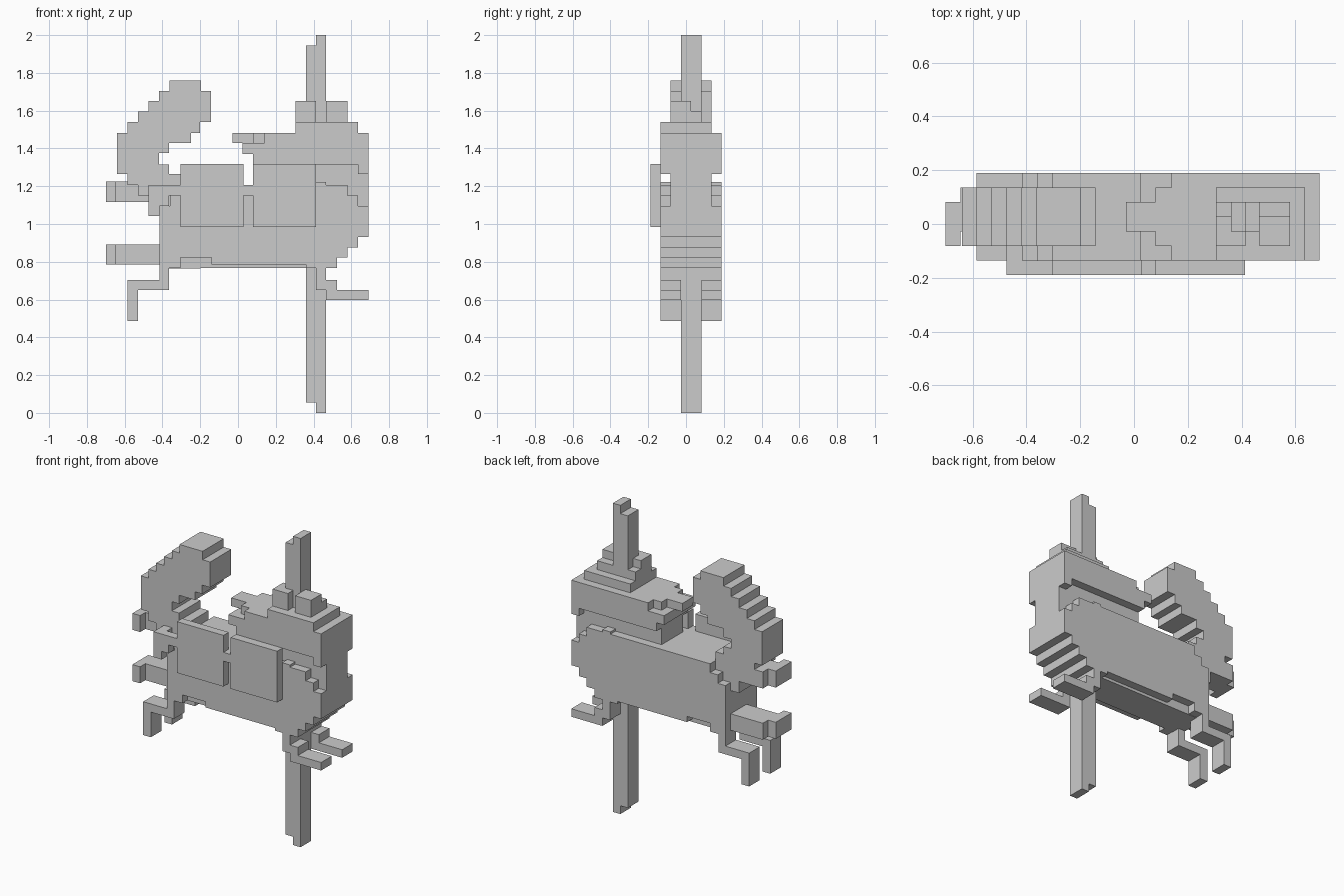
import bpy, bmesh

mat = bpy.data.materials.new("plain grey")
mat.diffuse_color = (0.6, 0.6, 0.6, 1)


def slab(name, profile, y0, y1):
    """Extrude an x/z outline between two depths."""
    bm = bmesh.new()
    face = bm.faces.new([bm.verts.new((x, y0, z)) for x, z in profile])
    ext = bmesh.ops.extrude_face_region(bm, geom=[face])
    moved = [v for v in ext["geom"] if isinstance(v, bmesh.types.BMVert)]
    bmesh.ops.translate(bm, verts=moved, vec=(0, y1 - y0, 0))
    bmesh.ops.recalc_face_normals(bm, faces=bm.faces)
    me = bpy.data.meshes.new(name)
    bm.to_mesh(me)
    bm.free()
    me.materials.append(mat)
    ob = bpy.data.objects.new(name, me)
    bpy.context.collection.objects.link(ob)
    return ob


def box(name, x0, x1, y0, y1, z0, z1):
    return slab(name, [(x0, z0), (x1, z0), (x1, z1), (x0, z1)], y0, y1)


# Depth steps shared by all parts
Y0, Y1, Y2, Y3, Y4, Y5, Y6, Y7 = [-0.189 + 0.054 * i for i in range(8)]

# Pole with a stepped top and bottom
slab("pole", [(0.36, 0.054), (0.414, 0.054), (0.414, 0), (0.467, 0),
              (0.467, 2), (0.414, 2), (0.414, 1.946), (0.36, 1.946)], Y3, Y5)

# Body: stepped chest and rump on each flank, plain core between them
chest = [(0.467, 0.765), (0.467, 0.765), (0.467, 0.765)]
under = [(0.467, 0.768), (0.523, 0.768), (0.523, 0.822), (0.58, 0.822),
         (0.58, 0.876), (0.635, 0.876), (0.635, 0.932), (0.69, 0.932)]
over = [(0.69, 1.095), (0.635, 1.095), (0.635, 1.15), (0.58, 1.15),
        (0.58, 1.207), (0.467, 1.207), (0.467, 1.222), (0.41, 1.222),
        (0.41, 1.207), (-0.305, 1.207), (-0.305, 1.15), (-0.36, 1.15),
        (-0.36, 1.095), (-0.415, 1.095)]
belly = [(-0.415, 0.768), (-0.305, 0.768), (-0.305, 0.822),
         (-0.14, 0.822), (-0.14, 0.785), (0.36, 0.785), (0.36, 0.768)]
for side, a, b in (("front", Y1, Y2), ("back", Y6, Y7)):
    slab(side + "_flank", belly + under + over, a, b)
slab("body_core", [(-0.415, 0.765)] + under + [
    (0.69, 1.45), (0.08, 1.45), (0.08, 1.207), (-0.415, 1.207)], Y2, Y6)

# Head with overhanging back edge
slab("head", [(0.08, 1.315), (0.635, 1.315), (0.635, 1.265), (0.69, 1.265),
              (0.69, 1.483), (0.14, 1.483), (0.14, 1.43), (0.025, 1.43),
              (0.025, 1.37), (0.08, 1.37)], Y1, Y7)
box("mane_tip", -0.03, 0.16, Y3, Y5, 1.43, 1.483)
box("mane_middle", 0.08, 0.16, Y2, Y6, 1.43, 1.483)
box("head_cap", 0.305, 0.635, Y1, Y6, 1.48, 1.54)

# Ears either side of the pole
for name, x0, x1 in (("rear_ear", 0.305, 0.414), ("fore_ear", 0.467, 0.58)):
    box(name, x0, x1, Y2, Y4, 1.54, 1.65)
    box(name + "_step", x0, x1, Y4, Y5, 1.54, 1.597)

# Curled tail
slab("tail", [
    (-0.305, 1.15), (-0.305, 1.265), (-0.365, 1.265), (-0.365, 1.315),
    (-0.418, 1.315), (-0.418, 1.375), (-0.365, 1.375), (-0.365, 1.43),
    (-0.25, 1.43), (-0.25, 1.483), (-0.2, 1.483), (-0.2, 1.54),
    (-0.143, 1.54), (-0.143, 1.705), (-0.197, 1.705), (-0.197, 1.76),
    (-0.363, 1.76), (-0.363, 1.705), (-0.418, 1.705), (-0.418, 1.652),
    (-0.474, 1.652), (-0.474, 1.595), (-0.53, 1.595), (-0.53, 1.54),
    (-0.585, 1.54), (-0.585, 1.483), (-0.64, 1.483), (-0.64, 1.265),
    (-0.585, 1.265), (-0.585, 1.207), (-0.53, 1.207), (-0.53, 1.15)], Y2, Y6)

# Strap round the rump, and along the front flank
box("strap_end", -0.474, -0.415, Y0, Y6, 1.042, 1.207)
slab("strap", [(-0.43, 1.042), (-0.415, 1.042), (-0.415, 1.095),
               (-0.365, 1.095), (-0.365, 1.15), (0.09, 1.15),
               (0.09, 1.207), (-0.43, 1.207)], Y0, Y1)

# Two square panels on the front flank
for name, x in (("rear_panel", -0.305), ("fore_panel", 0.08)):
    box(name, x, x + 0.333, Y0, Y1, 0.985, 1.317)

# Paired legs
for side, a, b in (("front", Y1, Y3), ("back", Y5, Y7)):
    slab(side + "_hind_leg", [
        (-0.585, 0.487), (-0.53, 0.487), (-0.53, 0.65), (-0.365, 0.65),
        (-0.365, 0.775), (-0.415, 0.775), (-0.415, 0.703), (-0.585, 0.703)],
        a, b)
    slab(side + "_fore_leg", [
        (0.414, 0.65), (0.467, 0.65), (0.467, 0.598), (0.69, 0.598),
        (0.69, 0.65), (0.523, 0.65), (0.523, 0.703), (0.467, 0.703),
        (0.467, 0.79), (0.414, 0.79)], a, b)

# Two bars behind the rump with offset end pieces
for name, z, x1 in (("lower_bar", 0.785, -0.40), ("upper_bar", 1.117, -0.46)):
    box(name, -0.645, x1, Y3, Y6, z, z + 0.107)
    box(name + "_end", -0.70, -0.645, Y2, Y5, z, z + 0.107)
